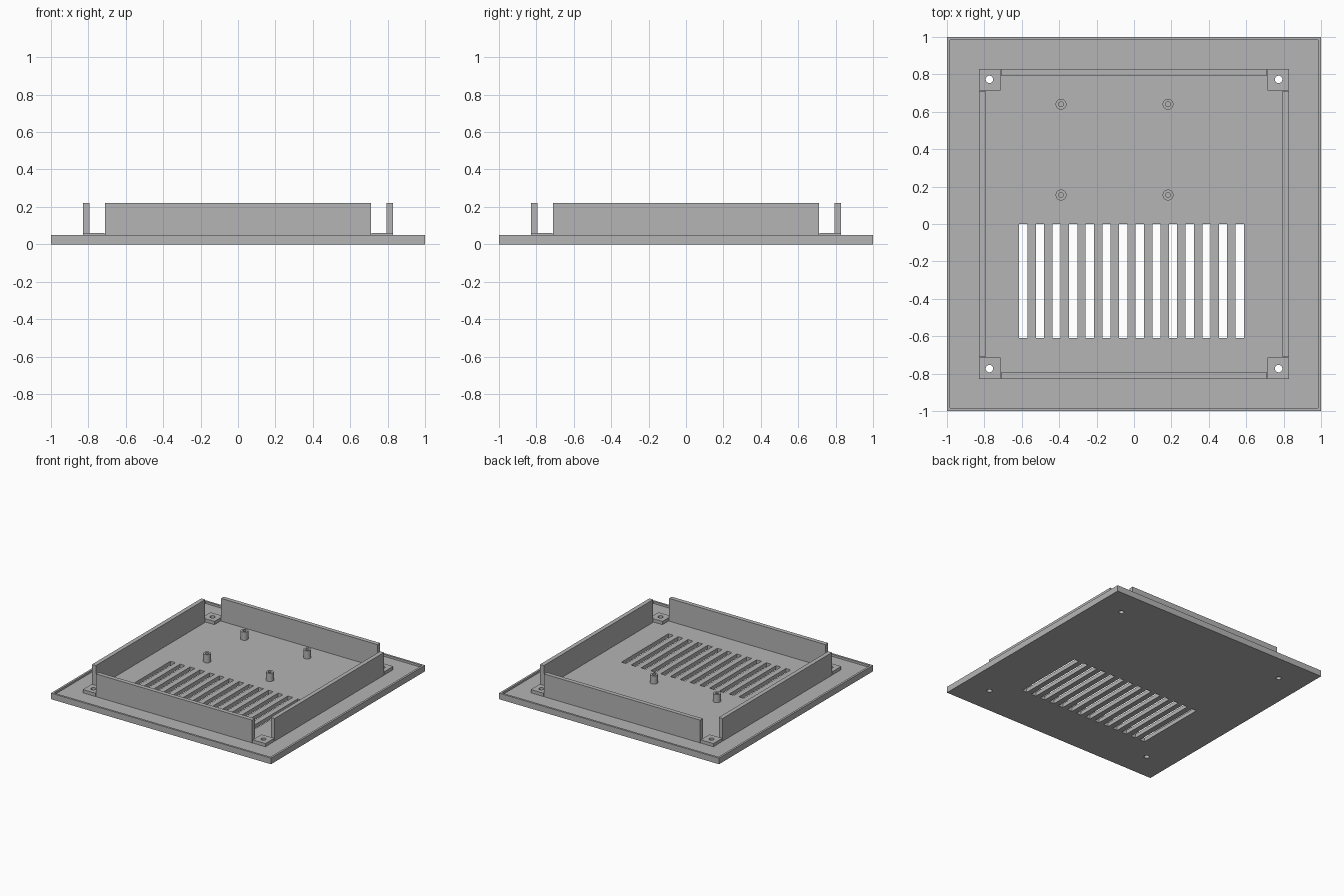
import bpy
import bmesh
from mathutils import Matrix

if "Cube" in bpy.data.objects:
    bpy.data.objects.remove(bpy.data.objects["Cube"], do_unlink=True)

grey = bpy.data.materials.new("plain grey")
grey.use_nodes = True
grey.diffuse_color = (0.46, 0.46, 0.46, 1)
grey.node_tree.nodes["Principled BSDF"].inputs["Base Color"].default_value = grey.diffuse_color

FLOOR, RIM_TOP, PAD_TOP, WALL_TOP, POST_TOP = 0.033, 0.05, 0.06, 0.22, 0.10
OUTER, INNER = 0.83, 0.795      # faces of the upright walls
WALL_END, HOLE = 0.71, 0.773
CORNERS = [(sx, sy) for sx in (-1, 1) for sy in (-1, 1)]


def add_box(bm, x, y, z):
    """Box from (min, max) pairs."""
    centre = [(a + b) / 2 for a, b in (x, y, z)]
    size = [b - a for a, b in (x, y, z)]
    bmesh.ops.create_cube(bm, size=1, matrix=Matrix.Translation(centre) @ Matrix.Diagonal((*size, 1)))


def add_cylinder(bm, x, y, z, radius):
    bmesh.ops.create_cone(bm, cap_ends=True, segments=32, radius1=radius, radius2=radius,
                          depth=z[1] - z[0], matrix=Matrix.Translation((x, y, sum(z) / 2)))


def make(name, bm):
    mesh = bpy.data.meshes.new(name)
    bm.to_mesh(mesh)
    bm.free()
    mesh.materials.append(grey)
    obj = bpy.data.objects.new(name, mesh)
    bpy.context.collection.objects.link(obj)
    return obj


def cut(obj, bm):
    """Subtract the cutter shapes and discard them."""
    cutter = make("cutter", bm)
    cutter.hide_render = True
    mod = obj.modifiers.new("cut", "BOOLEAN")
    mod.operation = "DIFFERENCE"
    mod.solver = "EXACT"
    mod.object = cutter
    bpy.context.view_layer.objects.active = obj
    bpy.ops.object.modifier_apply(modifier=mod.name)
    bpy.data.objects.remove(cutter, do_unlink=True)


def smooth(obj):
    bpy.ops.object.select_all(action="DESELECT")
    obj.select_set(True)
    bpy.context.view_layer.objects.active = obj
    bpy.ops.object.shade_smooth_by_angle()


def screw_holes():
    bm = bmesh.new()
    for sx, sy in CORNERS:
        add_cylinder(bm, sx * HOLE, sy * HOLE, (-0.1, 0.15), 0.02)
    return bm


# Base plate with a thin raised rim, vent slots and screw holes
bm = bmesh.new()
add_box(bm, (-1, 1), (-1, 1), (0, RIM_TOP))
base = make("base_plate", bm)
bm = bmesh.new()
add_box(bm, (-0.983, 0.983), (-0.983, 0.983), (FLOOR, 0.1))
cut(base, bm)
bm = screw_holes()
for i in range(14):
    left = -0.614 + i * 0.089
    add_box(bm, (left, left + 0.044), (-0.61, 0), (-0.1, 0.15))
cut(base, bm)
smooth(base)

# Corner pads with screw holes
bm = bmesh.new()
for sx, sy in CORNERS:
    xs, ys = (sorted((s * 0.715, s * OUTER)) for s in (sx, sy))
    add_box(bm, xs, ys, (FLOOR, PAD_TOP))
pads = make("corner_pads", bm)
cut(pads, screw_holes())
smooth(pads)

# Four upright walls, open at the corners
for side, sign in (("front", -1), ("back", 1), ("right", -1), ("left", 1)):
    across = sorted((sign * INNER, sign * OUTER))
    along = (-WALL_END, WALL_END)
    bm = bmesh.new()
    if side in ("front", "back"):
        add_box(bm, along, across, (FLOOR, WALL_TOP))
    else:
        add_box(bm, across, along, (FLOOR, WALL_TOP))
    make(side + "_wall", bm)

# Narrow end posts finishing each wall beside the pads are left open; pads carry the corners
# Hollow board standoffs
bm, bores = bmesh.new(), bmesh.new()
for x in (-0.39, 0.182):
    for y in (0.155, 0.64):
        add_cylinder(bm, x, y, (FLOOR, POST_TOP), 0.029)
        add_cylinder(bores, x, y, (FLOOR + 0.004, 0.2), 0.013)
standoffs = make("standoffs", bm)
cut(standoffs, bores)
smooth(standoffs)
